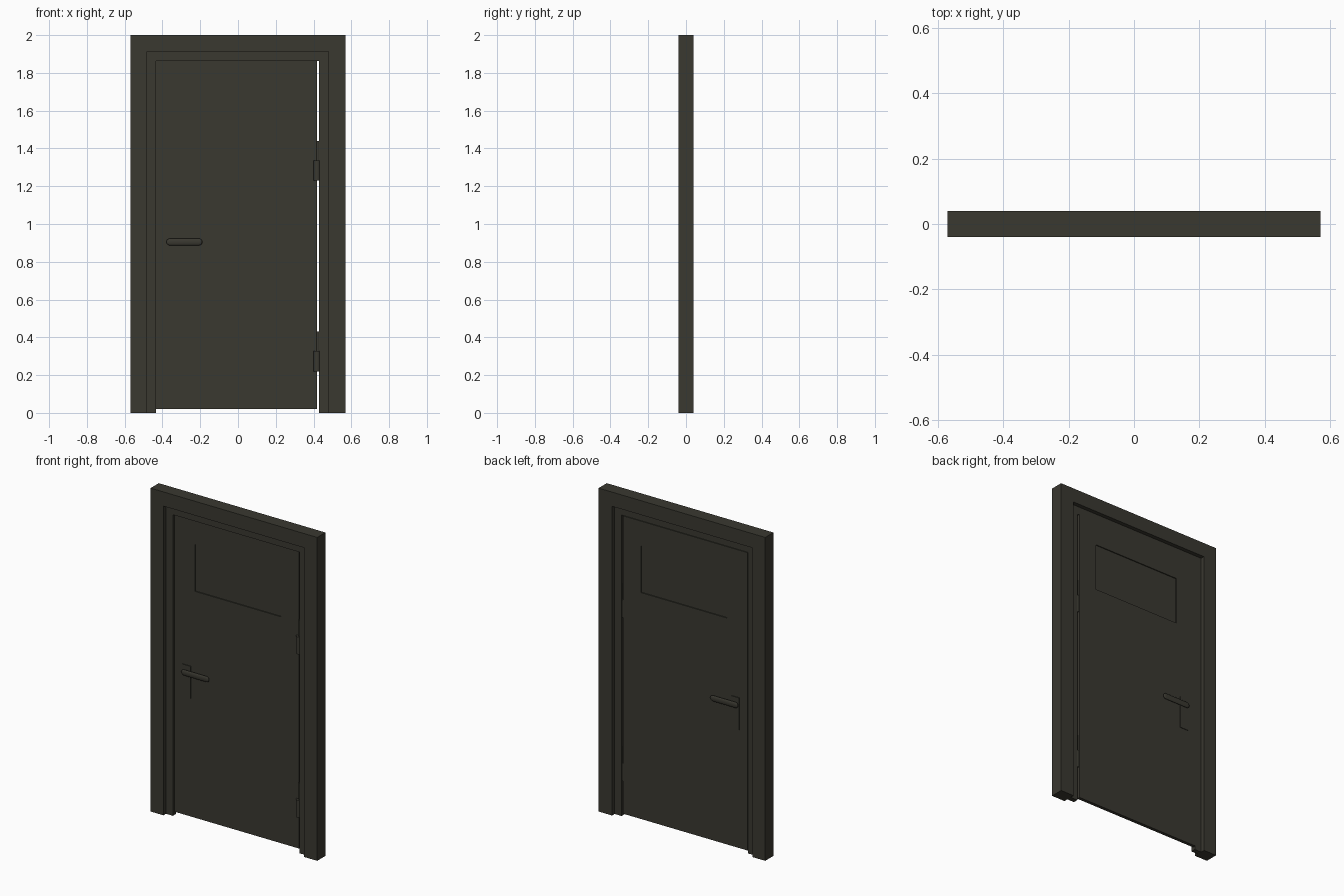
import bpy, bmesh, math

if "Cube" in bpy.data.objects:
    bpy.data.objects.remove(bpy.data.objects["Cube"])

mat = bpy.data.materials.new("dark_bronze")
mat.diffuse_color = (0.042, 0.040, 0.030, 1)
mat.use_nodes = True
mat.node_tree.nodes["Principled BSDF"].inputs["Base Color"].default_value = mat.diffuse_color


def finish(name, bm, smooth=False):
    bmesh.ops.recalc_face_normals(bm, faces=bm.faces)
    me = bpy.data.meshes.new(name)
    bm.to_mesh(me)
    bm.free()
    me.materials.append(mat)
    ob = bpy.data.objects.new(name, me)
    bpy.context.collection.objects.link(ob)
    if smooth:
        bpy.ops.object.select_all(action='DESELECT')
        ob.select_set(True)
        bpy.context.view_layer.objects.active = ob
        bpy.ops.object.shade_smooth_by_angle(angle=math.radians(40))
    return ob


def prism(name, outline, y0, y1, smooth=False):
    """Extrude an (x, z) outline along y."""
    bm = bmesh.new()
    f = bm.faces.new([bm.verts.new((x, y0, z)) for x, z in outline])
    ext = bmesh.ops.extrude_face_region(bm, geom=[f])
    for v in ext["geom"]:
        if isinstance(v, bmesh.types.BMVert):
            v.co.y = y1
    return finish(name, bm, smooth)


def box(name, x0, x1, y0, y1, z0, z1):
    return prism(name, [(x0, z0), (x1, z0), (x1, z1), (x0, z1)], y0, y1)


def arch(name, xl, xr, top, il, ir, itop, y0, y1):
    """Upside-down U: outer edges xl/xr/top, opening il/ir/itop."""
    return prism(name, [(xl, 0), (xl, top), (xr, top), (xr, 0),
                        (ir, 0), (ir, itop), (il, itop), (il, 0)], y0, y1)


def rod(name, x, y, z0, z1, r):
    bm = bmesh.new()
    bmesh.ops.create_cone(bm, cap_ends=True, segments=20, radius1=r, radius2=r, depth=z1 - z0)
    bmesh.ops.translate(bm, vec=(x, y, (z0 + z1) / 2), verts=bm.verts)
    return finish(name, bm, True)


# Frame: thick outer casing and thinner inner stop
arch("outer_frame", -0.57, 0.57, 2.0, -0.482, 0.478, 1.912, -0.04, 0.04)
arch("inner_stop", -0.482, 0.478, 1.912, -0.435, 0.43, 1.862, -0.015, 0.015)

# Door leaf with a shallow recessed panel on each face
L, R, B, T = -0.435, 0.418, 0.02, 1.862
Y0, Y1 = 0.0, 0.02
bm = bmesh.new()
bmesh.ops.create_cube(bm, size=1)
for v in bm.verts:
    v.co = (R if v.co.x > 0 else L, Y1 if v.co.y > 0 else Y0, T if v.co.z > 0 else B)
bm.normal_update()
for f in [f for f in bm.faces if abs(f.normal.y) > 0.9]:
    s = 1 if f.normal.y > 0 else -1
    for thickness in (0.05, 0.0):
        bmesh.ops.inset_individual(bm, faces=[f], thickness=0.05, depth=0)
        for v in f.verts:
            v.co.x = 0.295 if v.co.x > 0 else -0.295
            v.co.z = 1.71 if v.co.z > 1.5 else 1.42
            if thickness == 0.0:
                v.co.y -= s * 0.006
finish("door_leaf", bm)

# Lever handles, mirrored front and back of the leaf
for side, face, s in (("front", Y0, -1), ("back", Y1, 1)):
    box(side + "_handle_plate", -0.38, -0.322, face, face + s * 0.004, 0.75, 0.95)
    bm = bmesh.new()
    bmesh.ops.create_cone(bm, cap_ends=True, segments=16, radius1=0.008, radius2=0.008, depth=0.014)
    for v in bm.verts:
        v.co = (v.co.x - 0.35, face + s * (v.co.z + 0.007), v.co.y + 0.905)
    finish(side + "_handle_stem", bm, True)
    # flattened lever bar with rounded ends
    bm = bmesh.new()
    bmesh.ops.create_uvsphere(bm, u_segments=20, v_segments=12, radius=0.018)
    for v in bm.verts:
        x, y, z = v.co
        # long axis along x, sphere halves pulled apart into a capsule
        v.co = (z, y * 0.4, x)
    half = 0.095 - 0.018
    cut = bmesh.ops.bisect_plane(bm, geom=bm.verts[:] + bm.edges[:] + bm.faces[:],
                                 plane_co=(0, 0, 0), plane_no=(1, 0, 0), clear_outer=True)
    for v in bm.verts:
        v.co.x -= half
    rim = [e for e in bm.edges if e.is_boundary]
    ext = bmesh.ops.extrude_edge_only(bm, edges=rim)
    for v in ext["geom"]:
        if isinstance(v, bmesh.types.BMVert):
            v.co.x = 0
    dup = bmesh.ops.duplicate(bm, geom=bm.verts[:] + bm.edges[:] + bm.faces[:])
    for v in dup["geom"]:
        if isinstance(v, bmesh.types.BMVert):
            v.co.x = -v.co.x
    bmesh.ops.remove_doubles(bm, verts=bm.verts, dist=0.0005)
    bmesh.ops.translate(bm, vec=(-0.284, face + s * 0.0125, 0.905), verts=bm.verts)
    finish(side + "_handle_lever", bm, True)

# Hinges: slim pin with a wider lower sleeve
for side, z in (("lower", 0.22), ("upper", 1.23)):
    rod(side + "_hinge_pin", 0.4235, 0.0, z, z + 0.21, 0.009)
    rod(side + "_hinge_sleeve", 0.419, -0.002, z, z + 0.107, 0.018)
